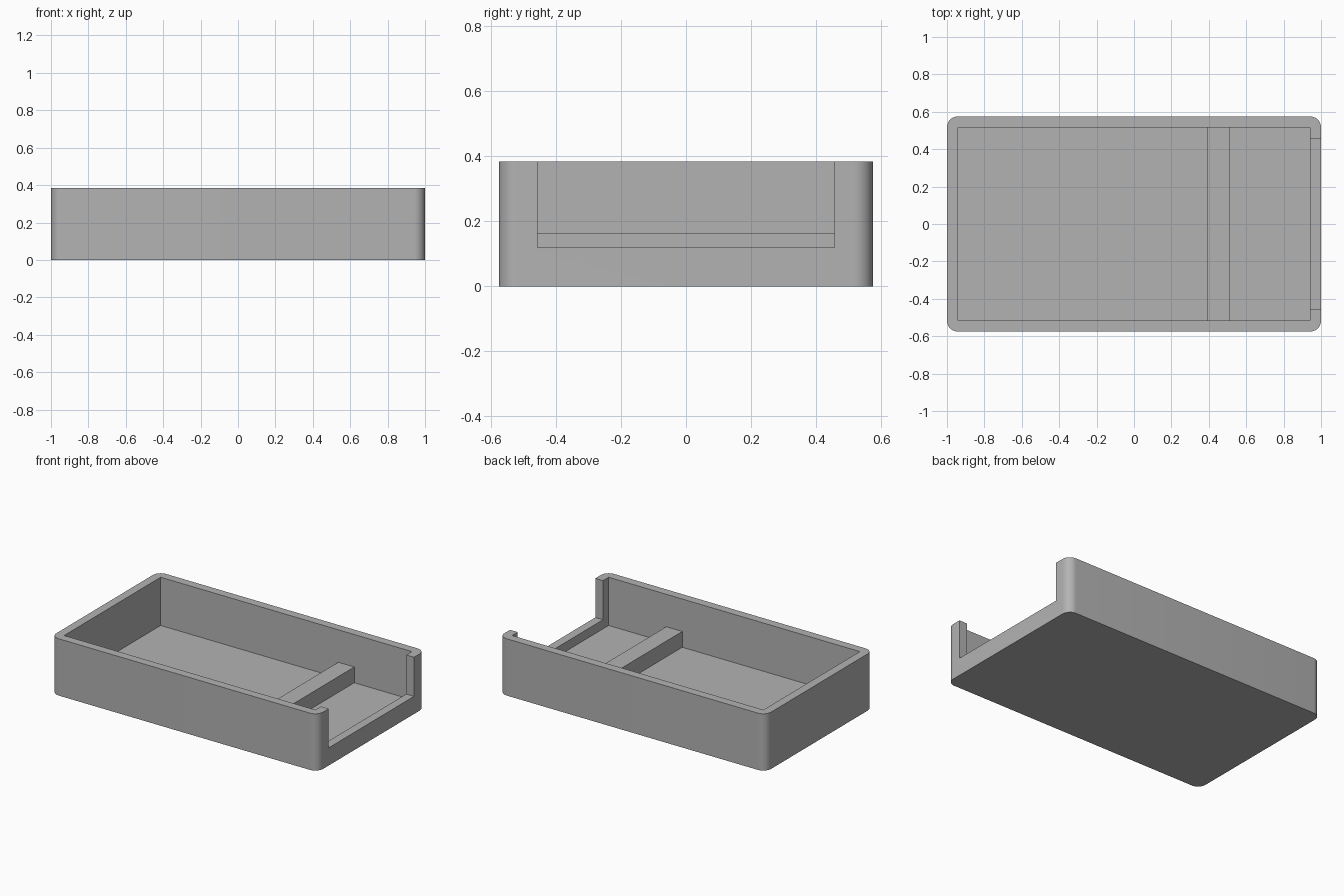
import bpy
import bmesh
from mathutils import Vector

if "Cube" in bpy.data.objects:
    bpy.data.objects.remove(bpy.data.objects["Cube"], do_unlink=True)

# Main dimensions
HALF_X, HALF_Y, HEIGHT = 1.0, 0.575, 0.385
WALL = 0.058
NOTCH_HALF_Y, NOTCH_Z = 0.457, 0.12
RIB_X, RIB_TOP = (0.39, 0.51), 0.165

grey = bpy.data.materials.new("plain_grey")
grey.use_nodes = True
colour = (0.45, 0.45, 0.45, 1.0)
grey.diffuse_color = colour
grey.node_tree.nodes["Principled BSDF"].inputs["Base Color"].default_value = colour


def box(name, low, high, corner=0.0):
    """Box between two corners, with optional rounded upright edges."""
    low, high = Vector(low), Vector(high)
    bm = bmesh.new()
    bmesh.ops.create_cube(bm, size=1)
    for v in bm.verts:
        v.co = Vector([l if c < 0 else h for c, l, h in zip(v.co, low, high)])
    if corner:
        upright = [e for e in bm.edges
                   if abs(e.verts[0].co.z - e.verts[1].co.z) > 0.01]
        bmesh.ops.bevel(bm, geom=upright, offset=corner, segments=10,
                        profile=0.5, affect='EDGES')
    mesh = bpy.data.meshes.new(name)
    bm.to_mesh(mesh)
    bm.free()
    mesh.materials.append(grey)
    obj = bpy.data.objects.new(name, mesh)
    bpy.context.collection.objects.link(obj)
    return obj


def cut(target, cutter):
    """Subtract the cutter, apply the result and discard the cutter."""
    mod = target.modifiers.new("cut", 'BOOLEAN')
    mod.operation, mod.solver, mod.object = 'DIFFERENCE', 'EXACT', cutter
    bpy.context.view_layer.objects.active = target
    bpy.ops.object.modifier_apply(modifier=mod.name)
    bpy.data.objects.remove(cutter, do_unlink=True)


# Tray with rounded outer corners
tray = box("tray", (-HALF_X, -HALF_Y, 0), (HALF_X, HALF_Y, HEIGHT), WALL)

# Square-cornered cavity, then the opening in the right end wall
inner_x, inner_y = HALF_X - WALL, HALF_Y - WALL
cut(tray, box("cavity_cutter", (-inner_x, -inner_y, WALL),
              (inner_x, inner_y, HEIGHT + 0.2)))
cut(tray, box("opening_cutter", (inner_x - 0.1, -NOTCH_HALF_Y, NOTCH_Z),
              (HALF_X + 0.1, NOTCH_HALF_Y, HEIGHT + 0.2)))

# Low divider across the floor
box("divider_rib", (RIB_X[0], -inner_y, WALL), (RIB_X[1], inner_y, RIB_TOP))

# Smooth only the rounded corners
bpy.ops.object.select_all(action='DESELECT')
tray.select_set(True)
bpy.context.view_layer.objects.active = tray
bpy.ops.object.shade_smooth_by_angle(angle=0.5)
